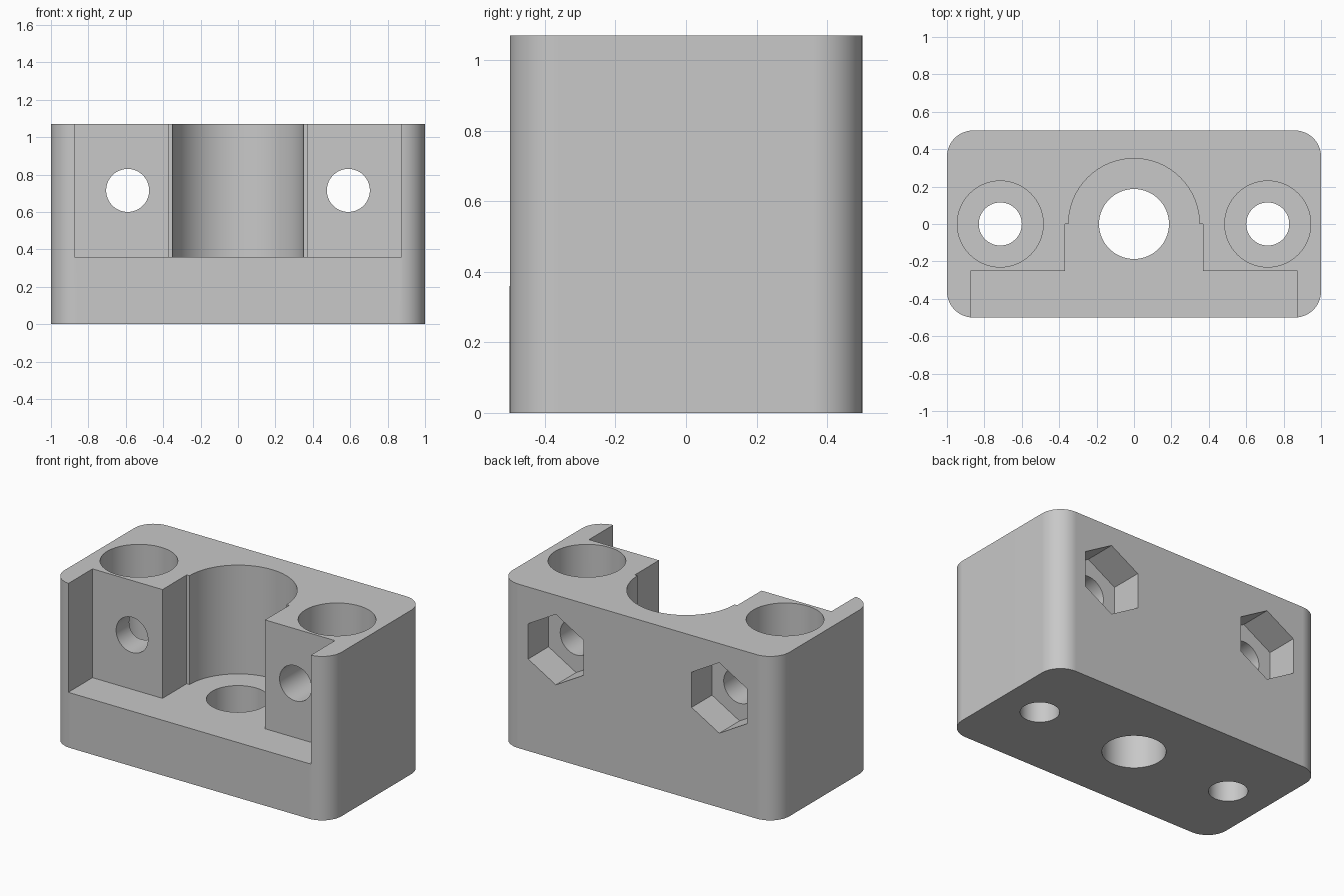
import bpy, bmesh, math
from mathutils import Matrix, Vector

if "Cube" in bpy.data.objects:
    bpy.data.objects.remove(bpy.data.objects["Cube"], do_unlink=True)

HEIGHT = 1.07
FLOOR = 0.36      # height of the seat floor
OVER = 1.3        # cutters end above the top

grey = bpy.data.materials.new("plain_grey")
grey.use_nodes = True
colour = (0.58, 0.58, 0.58, 1)
grey.diffuse_color = colour
grey.node_tree.nodes["Principled BSDF"].inputs["Base Color"].default_value = colour


def finish(name, bm):
    mesh = bpy.data.meshes.new(name)
    bm.normal_update()
    bm.to_mesh(mesh)
    bm.free()
    mesh.materials.append(grey)
    obj = bpy.data.objects.new(name, mesh)
    bpy.context.collection.objects.link(obj)
    return obj


def box(name, low, high):
    low, high = Vector(low), Vector(high)
    bm = bmesh.new()
    bmesh.ops.create_cube(bm, size=1, matrix=Matrix.Translation((low + high) / 2)
                          @ Matrix.Diagonal((*(high - low), 1)))
    return finish(name, bm)


def prism(name, start, end, radius, sides=64, spin=0):
    """Straight cylinder or prism between two points."""
    start, end = Vector(start), Vector(end)
    axis = end - start
    bm = bmesh.new()
    bmesh.ops.create_cone(
        bm, cap_ends=True, segments=sides, radius1=radius, radius2=radius, depth=axis.length,
        matrix=Matrix.Translation((start + end) / 2)
        @ axis.to_track_quat('Z', 'Y').to_matrix().to_4x4() @ Matrix.Rotation(spin, 4, 'Z'))
    return finish(name, bm)


# Block with rounded upright corners
block = box("mount_block", (-1, -0.5, 0), (1, 0.5, HEIGHT))
bm = bmesh.new()
bm.from_mesh(block.data)
upright = [e for e in bm.edges if abs(e.verts[0].co.z - e.verts[1].co.z) > 0.5]
bmesh.ops.bevel(bm, geom=upright, offset=0.14, segments=12, profile=0.5, affect='EDGES')
bm.to_mesh(block.data)
bm.free()

# Front recess, bearing seat and centre bore
cutters = [
    box("front_recess", (-0.875, -0.7, FLOOR), (0.875, -0.25, OVER)),
    box("seat_opening", (-0.37, -0.6, FLOOR), (0.37, 0, OVER)),
    prism("bearing_seat", (0, 0, FLOOR), (0, 0, OVER), 0.35, 96),
    prism("centre_bore", (0, 0, -0.2), (0, 0, OVER), 0.187),
]

# Screw holes with head recesses, cross bolts with nut pockets
for side, label in ((-1, "right"), (1, "left")):
    sx, bx, bz = side * 0.715, side * 0.59, 0.715
    cutters += [
        prism(label + "_screw_hole", (sx, 0, -0.2), (sx, 0, OVER), 0.115),
        prism(label + "_head_recess", (sx, 0, HEIGHT - 0.22), (sx, 0, OVER), 0.23),
        prism(label + "_bolt_hole", (bx, -0.7, bz), (bx, 0.7, bz), 0.115),
    ]
    # Six-sided pocket with a point at the top
    pocket = prism(label + "_nut_pocket", (bx, 0.29, bz), (bx, 0.7, bz), 0.23, 6)
    tip = max(v.co.z for v in pocket.data.vertices)
    if tip < bz + 0.22:
        pocket.data.transform(Matrix.Translation((bx, 0, bz))
                              @ Matrix.Rotation(math.pi / 6, 4, 'Y')
                              @ Matrix.Translation((-bx, 0, -bz)))
    cutters.append(pocket)

for cutter in cutters:
    cutter.hide_render = True
    cut = block.modifiers.new(cutter.name, 'BOOLEAN')
    cut.operation = 'DIFFERENCE'
    cut.solver = 'EXACT'
    cut.object = cutter

# Bake the cuts, then drop the cutters
graph = bpy.context.evaluated_depsgraph_get()
result = bpy.data.meshes.new_from_object(block.evaluated_get(graph))
block.modifiers.clear()
block.data = result
for cutter in cutters:
    bpy.data.objects.remove(cutter, do_unlink=True)
block.data.materials.clear()
block.data.materials.append(grey)
for face in block.data.polygons:
    face.material_index = 0

# Smooth curved walls, keep crisp edges and flat sides
bpy.ops.object.select_all(action='DESELECT')
block.select_set(True)
bpy.context.view_layer.objects.active = block
bpy.ops.object.shade_smooth_by_angle(angle=math.radians(30))
weighted = block.modifiers.new("flat_sides", 'WEIGHTED_NORMAL')
weighted.keep_sharp = True
